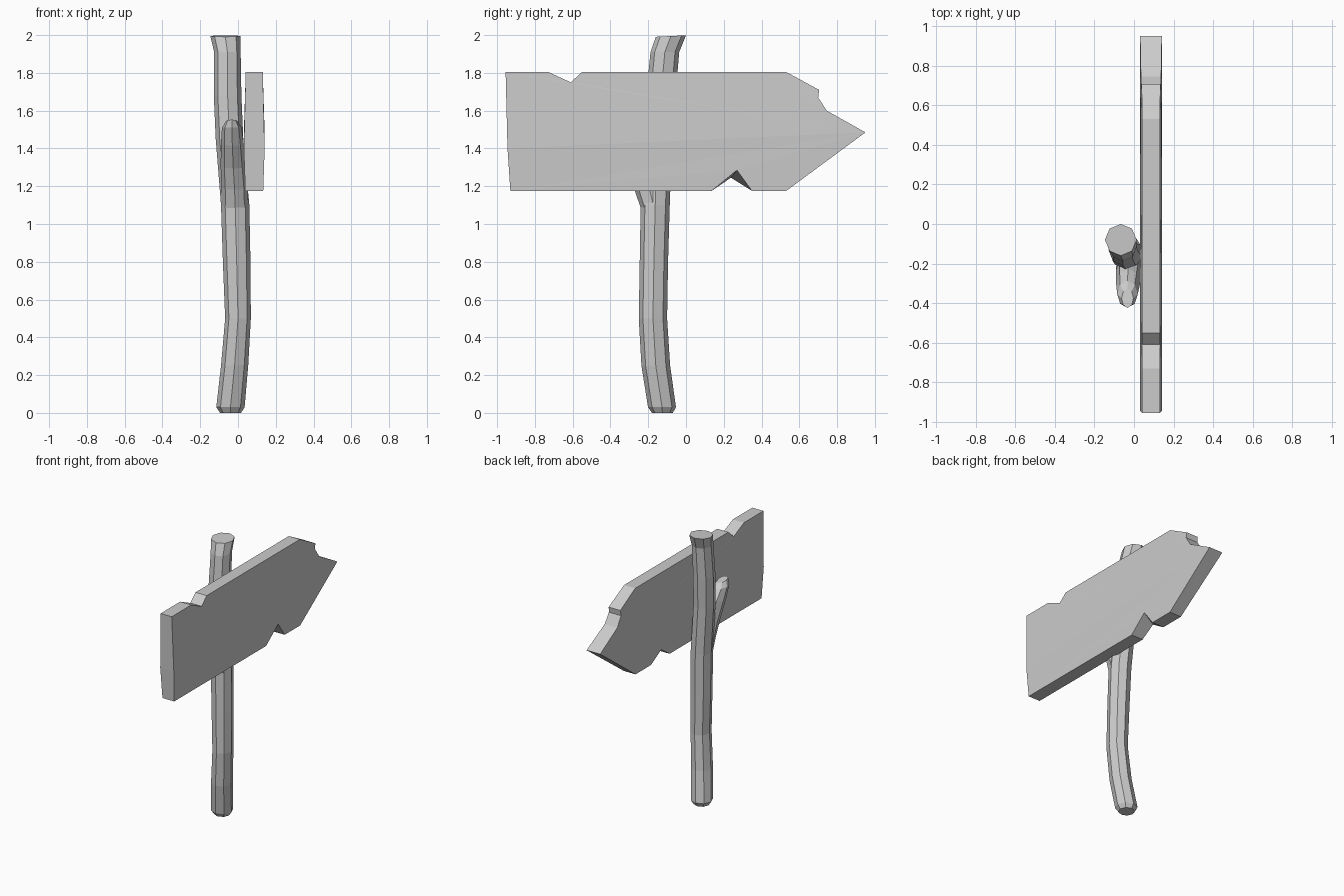
import bpy, bmesh, math
from mathutils import Vector

if "Cube" in bpy.data.objects:
    bpy.data.objects.remove(bpy.data.objects["Cube"])


def finish(bm, name):
    bmesh.ops.recalc_face_normals(bm, faces=bm.faces)
    me = bpy.data.meshes.new(name)
    bm.to_mesh(me)
    bm.free()
    ob = bpy.data.objects.new(name, me)
    bpy.context.collection.objects.link(ob)
    return ob


def tube(name, rings, sides=8):
    """Loft through rings of (x, y, z, radius x, radius y, tilt about x)."""
    bm = bmesh.new()
    loops = []
    for x, y, z, rx, ry, tilt in rings:
        loop = []
        for i in range(sides):
            a = 2 * math.pi * i / sides
            v = ry * math.sin(a)
            loop.append(bm.verts.new((x + rx * math.cos(a), y + v * math.cos(tilt),
                                      z + v * math.sin(tilt))))
        loops.append(loop)
    for lo, hi in zip(loops, loops[1:]):
        for i in range(sides):
            j = (i + 1) % sides
            bm.faces.new((lo[i], lo[j], hi[j], hi[i]))
    bm.faces.new(loops[0])
    bm.faces.new(loops[-1])
    return finish(bm, name)


# crooked octagonal post
post = [(-.04, -.125, 0, .055, .055), (-.04, -.127, .03, .075, .074),
        (-.018, -.16, .25, .072, .076), (0, -.175, .5, .068, .075),
        (-.007, -.17, .8, .073, .075), (-.015, -.163, 1.1, .075, .077),
        (-.045, -.15, 1.45, .073, .077), (-.055, -.133, 1.68, .073, .078),
        (-.056, -.112, 1.91, .07, .076), (-.067, -.08, 1.995, .08, .08)]
tube("post", [p + (0.05 if i == len(post) - 1 else 0,) for i, p in enumerate(post)])

# broken branch stub forking off the post
tube("branch_stub", [(-.015, -.165, 1.07, .07, .07, 0),
                     (-.018, -.195, 1.19, .07, .078, .1),
                     (-.025, -.235, 1.31, .067, .085, .2),
                     (-.03, -.305, 1.43, .06, .08, .2),
                     (-.033, -.355, 1.51, .052, .068, 0),
                     (-.033, -.375, 1.545, .03, .05, -.15)])

# arrow board: upper and lower outlines (y, z) sharing a middle ridge
left, tip = (-.945, 1.40), (.95, 1.485)
upper = [(-.955, 1.805), (-.73, 1.805), (-.61, 1.75), (-.55, 1.805), (.53, 1.805),
         (.705, 1.71), (.70, 1.67), (.745, 1.60)]
lower = [(.53, 1.175), (.35, 1.175), (.27, 1.285), (.135, 1.175), (-.93, 1.175)]
outline = [left] + upper + [tip] + lower
n = len(outline)
bm = bmesh.new()
sheets = []
for side in (1, -1):
    sheet = []
    for y, z in outline:
        half = .055 - .010 * min(1, max(0, abs(z - 1.4425) - .0425) / .3)
        if side < 0 and (y, z) == (.27, 1.285):
            y, z = .238, 1.245          # chip is shallower at the back
        sheet.append(bm.verts.new((.086 + side * half, y, z)))
    k = len(upper) + 2
    bm.faces.new(sheet[:k])
    bm.faces.new([sheet[0]] + sheet[k - 1:])
    sheets.append(sheet)
big = bm.faces[:]
for i in range(n):
    j = (i + 1) % n
    bm.faces.new((sheets[0][i], sheets[0][j], sheets[1][j], sheets[1][i]))
bmesh.ops.recalc_face_normals(bm, faces=bm.faces)
bmesh.ops.triangulate(bm, faces=big, ngon_method='EAR_CLIP')
finish(bm, "arrow_board")
